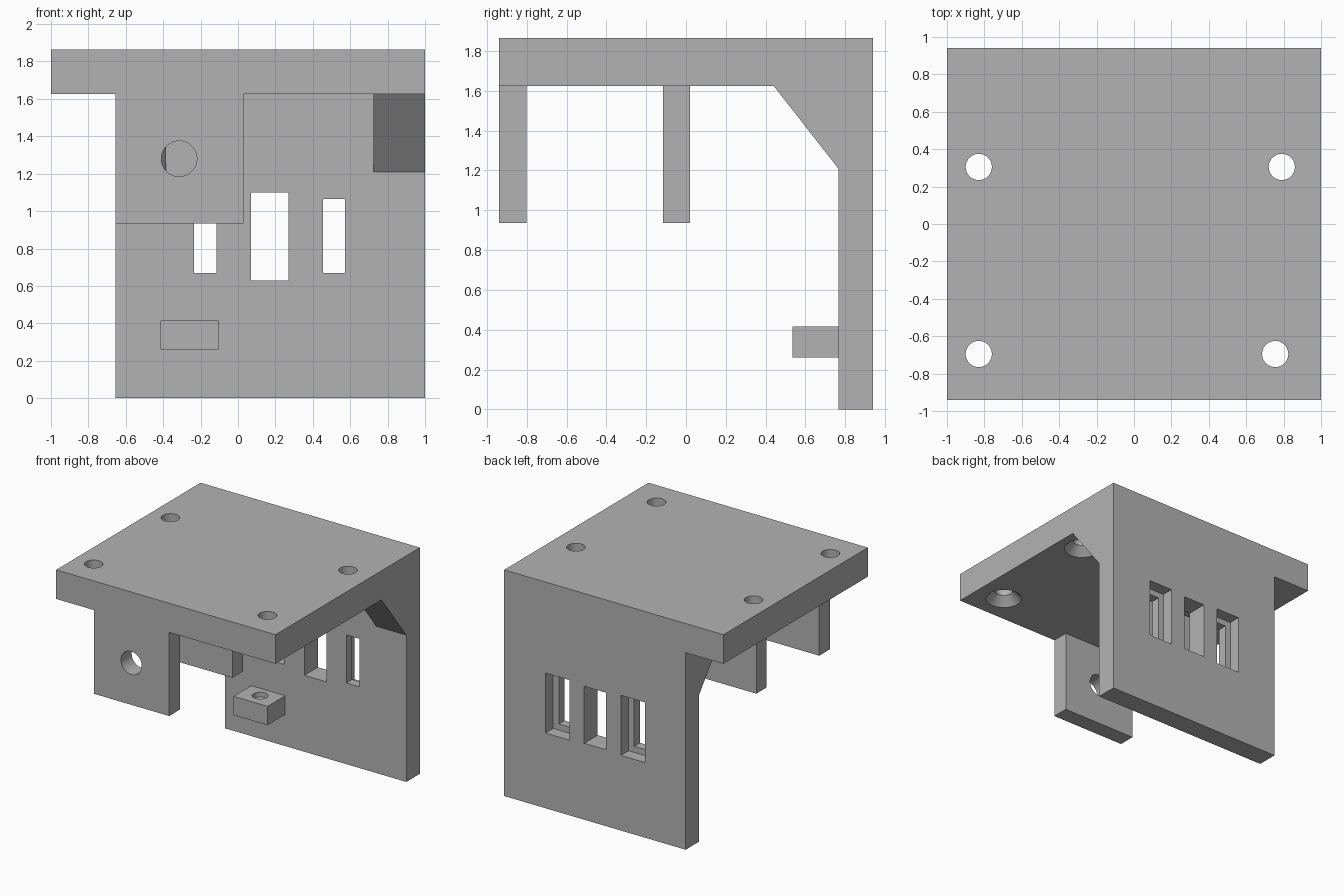
import bpy
import bmesh
import math
from mathutils import Matrix, Vector

cube = bpy.data.objects.get("Cube")
if cube:
    bpy.data.objects.remove(cube, do_unlink=True)

GREY = (0.45, 0.45, 0.45, 1.0)
grey = bpy.data.materials.new("plain_grey")
grey.use_nodes = True
grey.diffuse_color = GREY
grey.node_tree.nodes["Principled BSDF"].inputs["Base Color"].default_value = GREY


def finish(name, bm):
    bmesh.ops.recalc_face_normals(bm, faces=bm.faces)
    mesh = bpy.data.meshes.new(name)
    bm.to_mesh(mesh)
    bm.free()
    mesh.materials.append(grey)
    obj = bpy.data.objects.new(name, mesh)
    bpy.context.collection.objects.link(obj)
    return obj


def box(name, x, y, z):
    """Box from three (low, high) ranges."""
    bm = bmesh.new()
    bmesh.ops.create_cube(bm, size=1)
    for v in bm.verts:
        v.co = Vector([lo + (c + 0.5) * (hi - lo) for c, (lo, hi) in zip(v.co, (x, y, z))])
    return finish(name, bm)


def cone(name, centre, r_low, r_high, depth, axis="Z"):
    """Cylinder or cone centred on a point, along Z or Y."""
    bm = bmesh.new()
    turn = Matrix.Rotation(math.pi / 2 if axis == "Y" else 0, 4, "X")
    bmesh.ops.create_cone(bm, cap_ends=True, segments=48, radius1=r_low, radius2=r_high,
                          depth=depth, matrix=Matrix.Translation(centre) @ turn)
    return finish(name, bm)


def cut(obj, cutters):
    """Subtract each cutter, then remove it."""
    bpy.ops.object.select_all(action="DESELECT")
    obj.select_set(True)
    bpy.context.view_layer.objects.active = obj
    for cutter in cutters:
        cutter.hide_render = True
        mod = obj.modifiers.new("cut", "BOOLEAN")
        mod.operation = "DIFFERENCE"
        mod.solver = "EXACT"
        mod.object = cutter
        bpy.ops.object.modifier_apply(modifier=mod.name)
        bpy.data.objects.remove(cutter, do_unlink=True)
    bpy.ops.object.shade_smooth_by_angle(angle=math.radians(30))


# Main levels shared by the parts
TOP, UNDER, TAB_BOTTOM = 1.865, 1.625, 0.935
BACK, PANEL_FRONT = 0.94, 0.765
SIDE = -0.655

# Top plate with four screw holes, countersunk from below
top_plate = box("top_plate", (-1, 1), (-BACK, BACK), (UNDER, TOP))
cutters = []
for x, y in ((-0.83, 0.305), (0.79, 0.305), (-0.83, -0.695), (0.755, -0.695)):
    cutters.append(cone("hole_cutter", (x, y, UNDER + 0.12), 0.07, 0.07, 0.5))
    cutters.append(cone("sink_cutter", (x, y, UNDER + 0.03), 0.15, 0.07, 0.08))
cut(top_plate, cutters)

# Back panel: a plain middle window and two stepped side windows
back_panel = box("back_panel", (SIDE, 1), (PANEL_FRONT, BACK), (0, UNDER))
through = (PANEL_FRONT - 0.1, BACK + 0.1)
recess = (BACK - 0.1, BACK + 0.1)
cutters = [box("window_cutter", (0.07, 0.27), through, (0.63, 1.10))]
for x in (-0.175, 0.513):
    cutters.append(box("window_cutter", (x - 0.059, x + 0.059), through, (0.67, 1.065)))
    cutters.append(box("recess_cutter", (x - 0.11, x + 0.11), recess, (0.62, 1.115)))
cut(back_panel, cutters)

# Two hanging tabs with aligned holes
for name, y in (("front_tab", (-0.94, -0.80)), ("middle_tab", (-0.115, 0.02))):
    tab = box(name, (SIDE, 0.03), y, (TAB_BOTTOM, UNDER))
    cut(tab, [cone("hole_cutter", (-0.315, sum(y) / 2, 1.28), 0.095, 0.095, 0.5, "Y")])

# Triangular braces in the corner at both ends of the panel
for name, x0, x1 in (("right_brace", SIDE, -0.385), ("left_brace", 0.725, 1)):
    bm = bmesh.new()
    profile = ((0.44, UNDER), (PANEL_FRONT, UNDER), (PANEL_FRONT, 1.21))
    face = bm.faces.new([bm.verts.new((x0, y, z)) for y, z in profile])
    side = bmesh.ops.extrude_face_region(bm, geom=[face])
    moved = [g for g in side["geom"] if isinstance(g, bmesh.types.BMVert)]
    bmesh.ops.translate(bm, verts=moved, vec=(x1 - x0, 0, 0))
    finish(name, bm)

# Small screw block on the panel with a shallow round socket
screw_block = box("screw_block", (-0.415, -0.105), (0.535, PANEL_FRONT), (0.26, 0.415))
cut(screw_block, [cone("socket_cutter", (-0.26, 0.66, 0.425), 0.06, 0.06, 0.1)])
